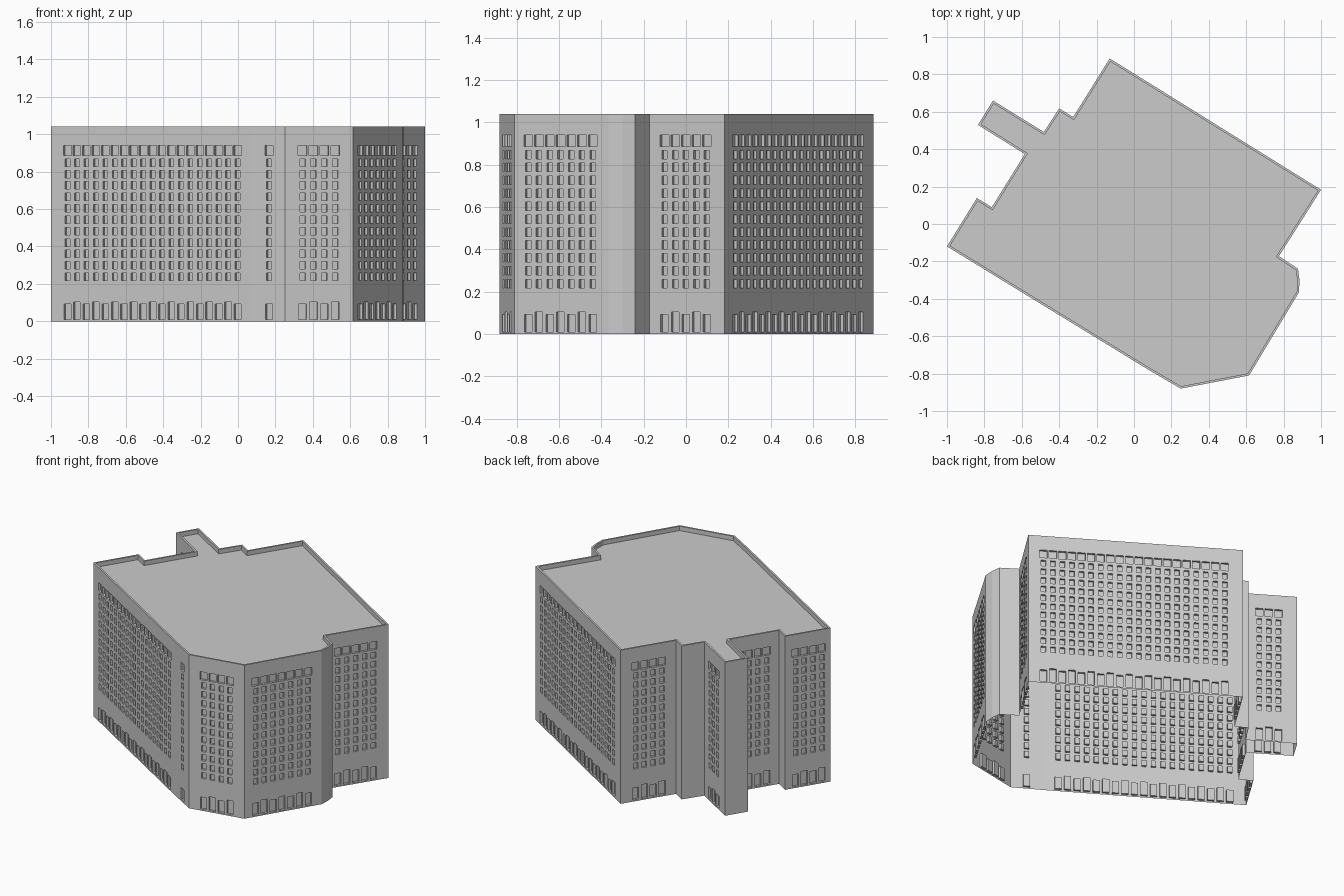
import bpy
import bmesh
from mathutils import Vector

cube = bpy.data.objects.get("Cube")
if cube:
    bpy.data.objects.remove(cube, do_unlink=True)

HEIGHT, ROOF, PARAPET = 1.04, 1.01, 0.012
PITCH, DEPTH = 0.0592, 0.015

# Each wall: start corner, number of window columns, centre of the columns along the wall
WALLS = [
    ((-1.0, -0.12), 19, 0.507),    # long front wall
    ((0.07, -0.775), 1, 0.53),     # narrow bay
    ((0.25, -0.88), 4, 0.5),       # chamfered corner
    ((0.615, -0.81), 7, 0.487),    # side wall
    ((0.882, -0.365), 0, 0),       # blunt corner
    ((0.885, -0.3), 0, 0),
    ((0.877, -0.24), 0, 0),
    ((0.775, -0.172), 5, 0.48),    # set-back side wall
    ((1.0, 0.183), 20, 0.493),     # long back wall
    ((-0.13, 0.885), 4, 0.51),     # back end wall
    ((-0.325, 0.572), 0, 0),
    ((-0.4, 0.618), 0, 0),
    ((-0.482, 0.492), 3, 0.45),    # stair wing
    ((-0.754, 0.66), 0, 0),
    ((-0.834, 0.53), 3, 0.55),
    ((-0.584, 0.374), 4, 0.49),    # middle end wall
    ((-0.76, 0.09), 0, 0),
    ((-0.84, 0.139), 4, 0.52),     # far end wall
]
CORNERS = [Vector(w[0]) for w in WALLS]

concrete = bpy.data.materials.new("light grey concrete")
concrete.use_nodes = True
concrete.diffuse_color = (0.6, 0.6, 0.6, 1)
concrete.node_tree.nodes["Principled BSDF"].inputs["Base Color"].default_value = (0.6, 0.6, 0.6, 1)


def finish(name, bm):
    bmesh.ops.remove_doubles(bm, verts=bm.verts, dist=0.0001)
    mesh = bpy.data.meshes.new(name)
    bm.to_mesh(mesh)
    bm.free()
    mesh.materials.append(concrete)
    obj = bpy.data.objects.new(name, mesh)
    bpy.context.collection.objects.link(obj)


def build_wall(bm, a, b, count, centre):
    """One wall sheet with recessed windows, made in horizontal bands."""
    length = (b - a).length
    along = (b - a).normalized()
    inward = Vector((-along.y, along.x))

    def face(*points):
        verts = []
        for u, z, d in points:
            p = a + along * u + inward * d
            verts.append(bm.verts.new((p.x, p.y, z)))
        bm.faces.new(verts)

    def panel(u0, u1, z0, z1, d=0):
        face((u0, z0, d), (u1, z0, d), (u1, z1, d), (u0, z1, d))

    def window(u0, u1, z0, z1):
        panel(u0, u1, z0, z1, DEPTH)
        rim = [(u0, z0), (u1, z0), (u1, z1), (u0, z1)]
        for (p, q), (r, s) in zip(rim, rim[1:] + rim[:1]):
            face((p, q, 0), (r, s, 0), (r, s, DEPTH), (p, q, DEPTH))

    def band(z0, z1, width, bottom, tops):
        u = 0
        for i in range(count):
            mid = length * centre + (i - (count - 1) / 2) * PITCH
            left, right, top = mid - width / 2, mid + width / 2, tops[i % len(tops)]
            panel(u, left, z0, z1)
            panel(left, right, z0, bottom)
            panel(left, right, top, z1)
            window(left, right, bottom, top)
            u = right
        panel(u, length, z0, z1)

    if not count:
        panel(0, length, 0, HEIGHT)
        return
    # Ground floor, eleven office floors, tall top floor, blank strip
    band(0, 0.2, 0.042, 0.01, (0.092, 0.104))
    z = 0.2
    for row in range(11):
        mid = 0.238 + row * 0.061
        band(z, mid + 0.03, 0.03, mid - 0.02, (mid + 0.02,))
        z = mid + 0.03
    band(z, 0.96, 0.048, 0.886, (0.94,))
    panel(0, length, 0.96, HEIGHT)


def inset_outline(points, dist):
    result = []
    for i, p in enumerate(points):
        before = (p - points[i - 1]).normalized()
        after = (points[(i + 1) % len(points)] - p).normalized()
        n0, n1 = Vector((-before.y, before.x)), Vector((-after.y, after.x))
        result.append(p + (n0 + n1) * dist / (1 + n0.dot(n1)))
    return result


# Outer walls, open underneath
bm = bmesh.new()
for i, (_, count, centre) in enumerate(WALLS):
    build_wall(bm, CORNERS[i], CORNERS[(i + 1) % len(CORNERS)], count, centre)
finish("outer_walls", bm)

# Parapet top and inner side
inner = inset_outline(CORNERS, PARAPET)
bm = bmesh.new()
loops = [[bm.verts.new((p.x, p.y, z)) for p in pts]
         for pts, z in ((CORNERS, HEIGHT), (inner, HEIGHT), (inner, ROOF))]
for low, high in zip(loops, loops[1:]):
    for i in range(len(low)):
        j = (i + 1) % len(low)
        bm.faces.new((low[i], low[j], high[j], high[i]))
finish("parapet", bm)

# Flat roof behind the parapet
bm = bmesh.new()
bm.faces.new([bm.verts.new((p.x, p.y, ROOF)) for p in inner])
finish("flat_roof", bm)
